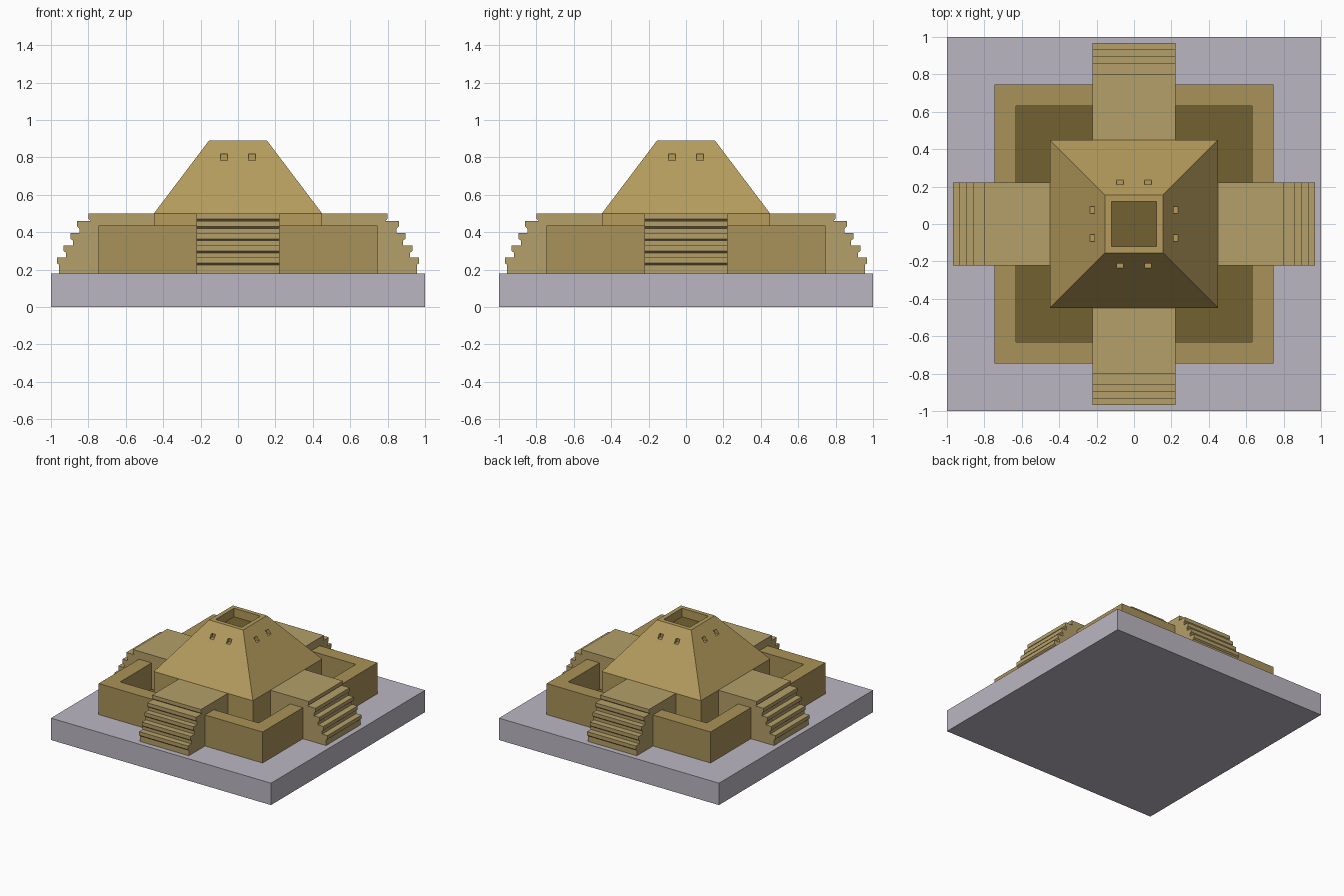
import bpy, bmesh, math
from mathutils import Matrix

if "Cube" in bpy.data.objects:
    bpy.data.objects.remove(bpy.data.objects["Cube"])


def material(name, rgb):
    m = bpy.data.materials.new(name)
    m.diffuse_color = (*rgb, 1)
    m.use_nodes = True
    m.node_tree.nodes["Principled BSDF"].inputs["Base Color"].default_value = m.diffuse_color
    return m


STONE = material("plinth_grey", (0.50, 0.47, 0.54))
WALL = material("wall_sand", (0.40, 0.29, 0.10))
STAIR = material("stair_sand", (0.46, 0.35, 0.14))
TOWER = material("tower_sand", (0.46, 0.33, 0.11))
DARK = material("floor_dark", (0.17, 0.12, 0.03))


def finish(name, bm, *mats):
    bmesh.ops.recalc_face_normals(bm, faces=bm.faces)
    mesh = bpy.data.meshes.new(name)
    bm.to_mesh(mesh)
    bm.free()
    for m in mats:
        mesh.materials.append(m)
    ob = bpy.data.objects.new(name, mesh)
    bpy.context.collection.objects.link(ob)
    return ob


def square_loft(name, rings, mat, cap_mat=None):
    """Join square rings given as (half width, height) and cap both ends."""
    bm = bmesh.new()
    loops = [[bm.verts.new((sx * h, sy * h, z))
              for sx, sy in ((-1, -1), (1, -1), (1, 1), (-1, 1))] for h, z in rings]
    for a, b in zip(loops, loops[1:]):
        for i in range(4):
            j = (i + 1) % 4
            bm.faces.new((a[i], a[j], b[j], b[i]))
    bm.faces.new(loops[0])
    bm.faces.new(loops[-1]).material_index = 1 if cap_mat else 0
    return finish(name, bm, mat, *([cap_mat] if cap_mat else []))


# Plinth, hollow perimeter wall, tapered tower with sunken roof
square_loft("plinth", [(1, 0), (1, 0.18)], STONE)
square_loft("perimeter_wall", [(0.745, 0.18), (0.745, 0.435), (0.63, 0.435), (0.63, 0.22)],
            WALL, DARK)
tower = square_loft("tower", [(0.45, 0.18), (0.45, 0.5), (0.155, 0.89), (0.12, 0.89), (0.12, 0.82)],
                    TOWER, DARK)

# Staircase profile: flat landing, then steps with slightly undercut risers
profile = [(0.44, 0.18), (0.44, 0.50)]
steps = [(0.798, 0.50), (0.86, 0.46), (0.895, 0.395), (0.932, 0.33), (0.968, 0.265)]
for (r, z), (_, below) in zip(steps, steps[1:] + [(0, 0.18)]):
    profile += [(r, z), (r, z - 0.03), (r - 0.012, z - 0.04), (r - 0.012, below)]

for k, side in enumerate(("front", "right", "back", "left")):
    bm = bmesh.new()
    face = bm.faces.new([bm.verts.new((-0.222, -r, z)) for r, z in profile])
    ext = bmesh.ops.extrude_face_region(bm, geom=[face], use_keep_orig=True)["geom"]
    bmesh.ops.translate(bm, vec=(0.444, 0, 0),
                        verts=[v for v in ext if isinstance(v, bmesh.types.BMVert)])
    bmesh.ops.rotate(bm, cent=(0, 0, 0), matrix=Matrix.Rotation(k * math.pi / 2, 3, 'Z'),
                     verts=bm.verts)
    finish(side + "_stairs", bm, STAIR)

# Two small window recesses on each tower face
bm = bmesh.new()
for k in range(4):
    for x in (-0.075, 0.075):
        bmesh.ops.create_cube(bm, size=1, matrix=Matrix.Rotation(k * math.pi / 2, 4, 'Z')
                              @ Matrix.Translation((x, -0.235, 0.8))
                              @ Matrix.Diagonal((0.036, 0.08, 0.034, 1)))
cutter = finish("window_cutter", bm, TOWER)
cutter.hide_render = True
cutter.hide_set(True)
mod = tower.modifiers.new("windows", 'BOOLEAN')
mod.operation = 'DIFFERENCE'
mod.solver = 'EXACT'
mod.object = cutter
